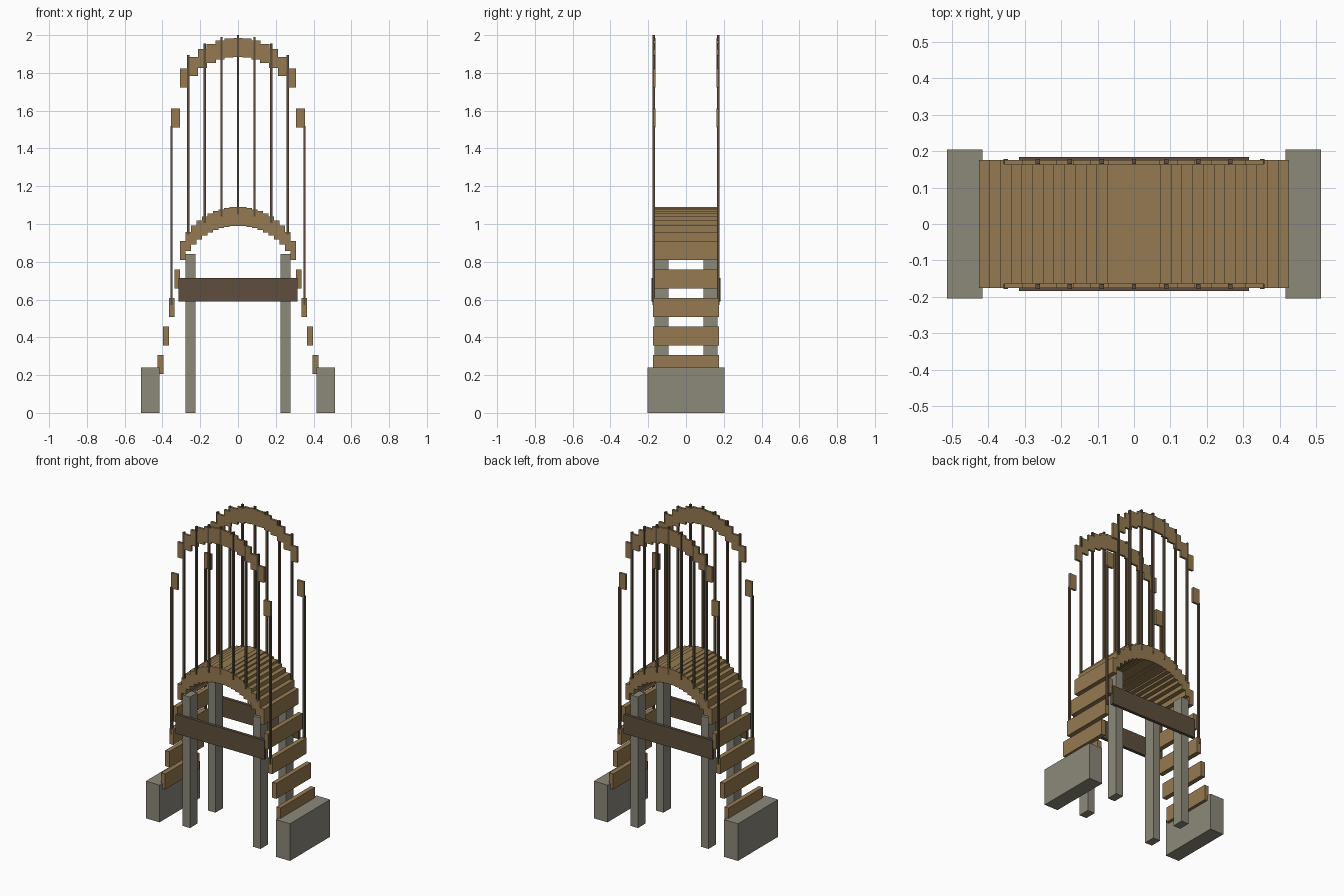
import bpy, math

cube = bpy.data.objects.get("Cube")
if cube:
    bpy.data.objects.remove(cube, do_unlink=True)


def material(name, rgb):
    m = bpy.data.materials.new(name)
    m.use_nodes = True
    m.diffuse_color = (*rgb, 1)
    m.node_tree.nodes["Principled BSDF"].inputs["Base Color"].default_value = (*rgb, 1)
    return m


WOOD = material("plank wood", (0.30, 0.195, 0.083))
DARK = material("dark timber", (0.112, 0.076, 0.045))
STONE = material("grey stone", (0.262, 0.246, 0.195))


def box(name, x, y, z, mat):
    """Box from (min, max) ranges on each axis."""
    bpy.ops.mesh.primitive_cube_add(size=1, location=[sum(r) / 2 for r in (x, y, z)])
    ob = bpy.context.object
    ob.name = name
    ob.scale = [r[1] - r[0] for r in (x, y, z)]
    bpy.ops.object.transform_apply(location=False, rotation=False, scale=True)
    ob.data.materials.append(mat)


def around(c, width):
    return (c - width / 2, c + width / 2)


def side_range(side, inner, outer):
    return tuple(sorted((side * inner, side * outer)))


PITCH = 0.0293
ARCH_HALF = 10 * PITCH
RADIUS = 0.328


def deck_height(x):
    """Middle of the deck: a round arch with straight steep ends."""
    a = min(abs(x), ARCH_HALF)
    arch = 1.04 - RADIUS + math.sqrt(RADIUS ** 2 - a ** 2)
    return arch - (abs(x) - a) * 0.151 / PITCH


# Deck and stair planks
for i in range(-14, 15):
    x = i * PITCH
    box("deck_plank", around(x, 0.0298), (-0.175, 0.175), around(deck_height(x), 0.1), WOOD)

POST_TOPS = (2.0, 1.99, 1.955, 1.895, 1.52)
for side in (-1, 1):
    # Handrail pieces
    for i in range(-7, 8):
        x = i * 0.0472
        box("handrail_piece", around(x, 0.0485), side_range(side, 0.162, 0.176),
            around(deck_height(x) + 0.895, 0.1), WOOD)

    # Railing posts, one on every third plank
    for i in range(-4, 5):
        top = POST_TOPS[abs(i)]
        box("railing_post", around(i * 3 * PITCH, 0.012), side_range(side, 0.164, 0.178),
            (top - 0.95, top), DARK)

    # Side beams
    box("side_beam", (-0.315, 0.315), side_range(side, 0.163, 0.183), (0.59, 0.713), DARK)

    # Stone supports
    for end in (-1, 1):
        box("support_pillar", side_range(end, 0.225, 0.277), side_range(side, 0.092, 0.167),
            (0, 0.842), STONE)

# End foundation blocks
for end in (-1, 1):
    box("foundation_block", side_range(end, 0.415, 0.513), (-0.204, 0.204), (0, 0.239), STONE)
